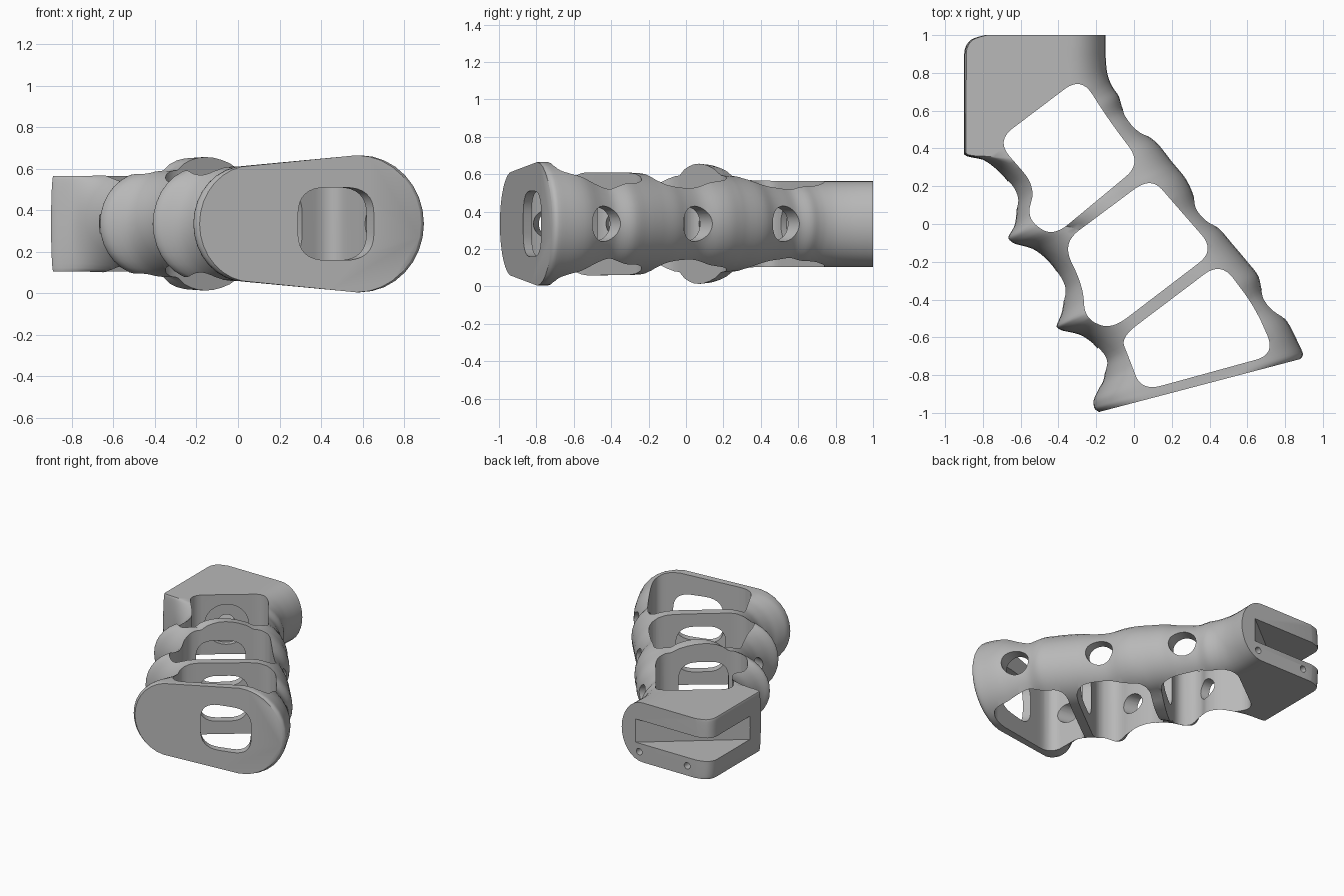
import bpy, bmesh, math
from mathutils import Vector

cube = bpy.data.objects.get("Cube")
if cube:
    bpy.data.objects.remove(cube, do_unlink=True)

MID = 0.335                     # height of the symmetry plane
UP = Vector((0, 0, 1))

grey = bpy.data.materials.new("satin_grey")
grey.use_nodes = True
colour = (0.48, 0.48, 0.48, 1)
grey.diffuse_color = colour
grey.node_tree.nodes["Principled BSDF"].inputs["Base Color"].default_value = colour


def make_object(name, rings):
    """Skin a stack of equal rings and cap both ends."""
    bm = bmesh.new()
    loops = [[bm.verts.new(p) for p in ring] for ring in rings]
    for a, b in zip(loops, loops[1:]):
        for i in range(len(a)):
            j = (i + 1) % len(a)
            bm.faces.new((a[i], a[j], b[j], b[i]))
    bm.faces.new(loops[0][::-1])
    bm.faces.new(loops[-1])
    bmesh.ops.recalc_face_normals(bm, faces=bm.faces)
    mesh = bpy.data.meshes.new(name)
    bm.to_mesh(mesh)
    bm.free()
    mesh.materials.append(grey)
    obj = bpy.data.objects.new(name, mesh)
    bpy.context.collection.objects.link(obj)
    return obj


def table(keys, s):
    """Smoothly read a value from (position, value) pairs."""
    for (a, va), (b, vb) in zip(keys, keys[1:]):
        if s <= b:
            f = max(0, (s - a) / (b - a))
            return va + (vb - va) * f * f * (3 - 2 * f)
    return keys[-1][1]


def slope(values, i):
    """Tangent that never overshoots the neighbouring values."""
    if i == 0 or i == len(values) - 1:
        return 0
    a, b = values[i] - values[i - 1], values[i + 1] - values[i]
    return 2 * a * b / (a + b) if a * b > 0 else 0


def spline(points, s):
    """Smooth position at parameter s along the points."""
    i = min(int(s), len(points) - 2)
    t = s - i
    ease = t * t * (3 - 2 * t)
    return Vector([v[i] + (v[i + 1] - v[i]) * ease
                   + slope(v, i) * t * (1 - t) ** 2 - slope(v, i + 1) * t * t * (1 - t)
                   for v in zip(*points)])


# Grip outline: finger edge and back edge paired from mount to base
finger_edge = [(-.79, 1), (-.865, .975), (-.9, .9), (-.9, .65), (-.9, .37), (-.8, .34),
               (-.74, .3), (-.68, .24), (-.64, .18), (-.62, .1), (-.63, 0),
               (-.665, -.07), (-.64, -.1), (-.54, -.13), (-.45, -.2), (-.39, -.29),
               (-.37, -.37), (-.38, -.46), (-.41, -.54), (-.39, -.56), (-.29, -.585),
               (-.2, -.65), (-.15, -.74), (-.16, -.82), (-.19, -.88), (-.215, -.94),
               (-.21, -.975), (-.185, -.995)]
back_edge = [(-.15, 1), (-.15, .98), (-.15, .9), (-.145, .82), (-.13, .76), (-.11, .72),
             (-.08, .675), (-.06, .61), (-.01, .55), (.05, .485), (.12, .43),
             (.2, .33), (.23, .295), (.27, .245), (.3, .19), (.335, .1),
             (.4, .02), (.465, -.04), (.52, -.105), (.55, -.14), (.6, -.2),
             (.66, -.28), (.68, -.36), (.73, -.43), (.81, -.515), (.865, -.62),
             (.895, -.69), (.88, -.715)]
finger_half = [(0, .23), (5, .23), (9, .25), (20, .275), (27, .28)]
back_half = [(0, .23), (6, .23), (12, .26), (22, .275), (25, .33), (27, .33)]
finger_round = [(0, .012), (4, .012), (9, .25), (27, .26)]
back_round = [(0, .18), (10, .25), (27, .32)]


def section(s):
    left, right = (spline(e, s).to_3d() for e in (finger_edge, back_edge))
    d = (right - left).normalized()
    hl, hr = table(finger_half, s), table(back_half, s)
    rl, rr = table(finger_round, s), table(back_round, s)
    cl, cr = left + d * rl, right - d * rr
    swell = .063 * math.exp(-(((left.y + right.y) / 2 - .06) / .21) ** 2)
    n, m = 16, 8
    ring = []
    for side in (1, -1):
        for k in range(n + 1):              # rounded end
            a = math.pi * (k / n - .5) * side
            c, r, h = (cr, rr, hr) if side > 0 else (cl, -rl, hl)
            ring.append(c + d * r * math.cos(a) + UP * (MID + h * math.sin(a)))
        for k in range(1, m):               # swollen flank
            u = k / m
            u = 1 - u if side > 0 else u
            h = hl + (hr - hl) * u + swell * math.sin(math.pi * u) ** .7
            ring.append(cl.lerp(cr, u) + UP * (MID + side * h))
    return ring


steps = 4
count = (len(finger_edge) - 1) * steps
grip = make_object("grip_frame", [section(i / steps) for i in range(count + 1)])


# Cutting tools
def rounded(corners, cut):
    """Round off every polygon corner with a short quadratic curve."""
    out = []
    pts = [Vector(p) for p in corners]
    for i, p in enumerate(pts):
        ends = []
        for q in (pts[i - 1], pts[(i + 1) % len(pts)]):
            e = q - p
            ends.append(p + e * min(.45, cut / e.length))
        for k in range(9):
            t = k / 8
            out.append(ends[0].lerp(p, t).lerp(p.lerp(ends[1], t), t))
    return out


def circle(r):
    return [Vector((r * math.cos(k * math.tau / 32), r * math.sin(k * math.tau / 32)))
            for k in range(32)]


def carve(profile, start, end, flare=1):
    """Subtract a prism, scaled by flare at its far end, from the grip."""
    start, end = Vector(start), Vector(end)
    w = (end - start).normalized()
    u = Vector((1, 0, 0)) if abs(w.z) > .9 else UP.cross(w)
    v = w.cross(u)
    tool = make_object("cutter", [[p + (u * q[0] + v * q[1]) * f for q in profile]
                                  for p, f in ((start, 1), (end, flare))])
    tool.hide_render = True
    mod = grip.modifiers.new("carve", "BOOLEAN")
    mod.operation, mod.solver, mod.object = "DIFFERENCE", "EXACT", tool
    graph = bpy.context.evaluated_depsgraph_get()
    mesh = bpy.data.meshes.new_from_object(grip.evaluated_get(graph))
    grip.modifiers.clear()
    grip.data = mesh
    bpy.data.objects.remove(tool, do_unlink=True)


# Three side windows
windows = [
    [(-.73, .44), (-.28, .78), (-.14, .56), (.04, .32), (-.43, -.07), (-.57, .03), (-.52, .2)],
    [(-.38, -.1), (.09, .25), (.22, .1), (.43, -.14), (-.12, -.56), (-.26, -.5), (-.27, -.33)],
    [(-.07, -.6), (.46, -.2), (.64, -.44), (.75, -.69), (.04, -.885), (-.03, -.7)]]
for w in windows:
    carve(rounded(w, .11), (0, 0, -1), (0, 0, 2))

# Passage through the base and both cross webs
b = .175
carve(rounded([(-b, -b), (b, -b), (b, b), (-b, b)], .13), (.65, -1.06, MID), (-.37, .3, MID))

# Screw seat and screw hole in the mount wall
carve(circle(.155), (-.42, .47, MID), (-.54, .63, MID))
carve(circle(.06), (-.45, .51, MID), (-.66, .79, MID))

# Mounting slot across the corner
carve([(-.27, 1.1), (-.27, 1), (-.9, .5), (-1.1, .5), (-1.1, 1.1)],
      (0, 0, MID - .09), (0, 0, MID + .09))

# Flared round holes in the back strap
out = Vector((.8, .6, 0))
for x, y in ((0, .53), (.37, .06), (.73, -.43)):
    p = Vector((x, y, MID))
    carve(circle(.075), p - out * .25, p + out * .1, 1.4)

# Round holes through each finger groove
out = Vector((-.98, .17, 0))
for x, y in ((-.58, .15), (-.33, -.34), (-.1, -.72)):
    p = Vector((x, y, MID))
    carve(circle(.075), p - out * .15, p + out * .1)

# Pin holes in the mount end
for x in (-.3, -.71):
    carve(circle(.025), (x, 1.1, .18), (x, .85, .18))

bpy.ops.object.select_all(action="DESELECT")
grip.select_set(True)
bpy.context.view_layer.objects.active = grip
bpy.ops.object.shade_smooth_by_angle(angle=math.radians(35))
